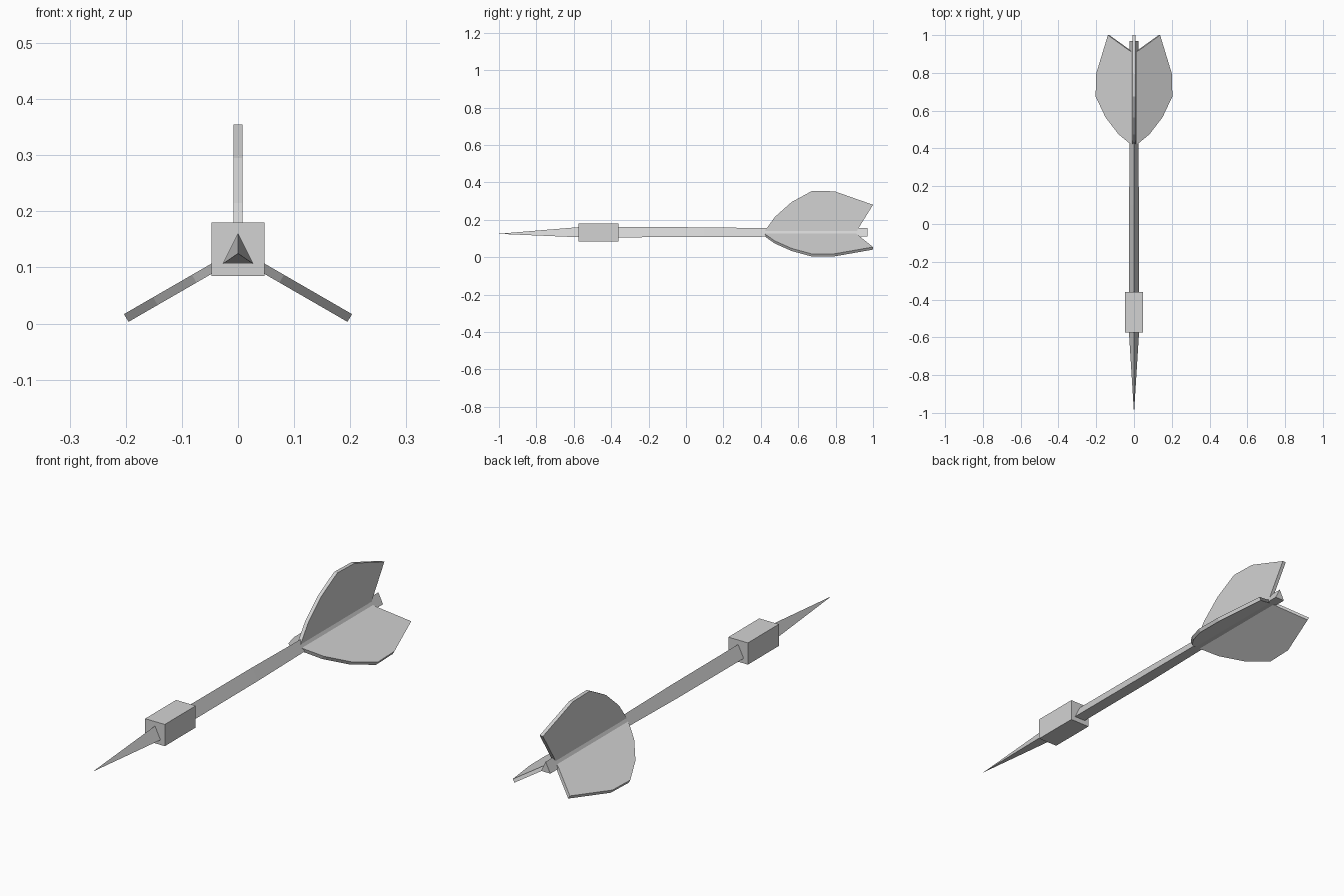
import bpy, bmesh, math
from mathutils import Matrix, Vector

cube = bpy.data.objects.get("Cube")
if cube:
    bpy.data.objects.remove(cube, do_unlink=True)

grey = bpy.data.materials.new("light_grey")
grey.use_nodes = True
colour = (0.65, 0.65, 0.65, 1)
grey.diffuse_color = colour
grey.node_tree.nodes["Principled BSDF"].inputs["Base Color"].default_value = colour

AXIS = 0.125  # height of the dart's centre line


def finish(name, bm):
    bmesh.ops.recalc_face_normals(bm, faces=bm.faces)
    mesh = bpy.data.meshes.new(name)
    bm.to_mesh(mesh)
    bm.free()
    mesh.materials.append(grey)
    obj = bpy.data.objects.new(name, mesh)
    bpy.context.scene.collection.objects.link(obj)
    return obj


def triangle_loft(name, stations):
    """Skin a three-sided section along y; stations are (y, scale)."""
    bm = bmesh.new()
    section = [(-0.027, -0.0185), (0.027, -0.0185), (0, 0.036)]
    rings = [[bm.verts.new((x * s, y, AXIS + z * s)) for x, z in section]
             for y, s in stations]
    for a, b in zip(rings, rings[1:]):
        for i in range(3):
            j = (i + 1) % 3
            bm.faces.new((a[i], a[j], b[j], b[i]))
    bm.faces.new(rings[0])
    bm.faces.new(rings[-1])
    bmesh.ops.remove_doubles(bm, verts=bm.verts, dist=1e-5)
    return finish(name, bm)


# Pointed tip and tapering shaft
triangle_loft("tip", [(-1, 0.01), (-0.57, 1)])
triangle_loft("shaft", [(-0.37, 1), (0.1, 0.97), (0.42, 0.84), (0.97, 0.84)])

# Square weight
bm = bmesh.new()
bmesh.ops.create_cube(bm, size=1)
bmesh.ops.scale(bm, vec=(0.095, 0.214, 0.095), verts=bm.verts)
bmesh.ops.translate(bm, vec=(0, -0.467, 0.1325), verts=bm.verts)
finish("weight", bm)

# Three flat fins spaced around the shaft: outline as (y, radius)
OUTLINE = [(0.415, 0), (0.425, 0.02), (0.475, 0.09), (0.565, 0.17), (0.675, 0.23),
           (0.795, 0.227), (1, 0.155), (0.925, 0.035), (0.905, 0)]
THICK = 0.016
for i, name in enumerate(("top_fin", "left_fin", "right_fin")):
    bm = bmesh.new()
    face = bm.faces.new([bm.verts.new((-THICK / 2, y, r)) for y, r in OUTLINE])
    side = bmesh.ops.extrude_face_region(bm, geom=[face], use_keep_orig=True)
    verts = [g for g in side["geom"] if isinstance(g, bmesh.types.BMVert)]
    bmesh.ops.translate(bm, vec=(THICK, 0, 0), verts=verts)
    turn = Matrix.Rotation(i * math.tau / 3, 4, 'Y')
    bm.transform(Matrix.Translation(Vector((0, 0, AXIS))) @ turn)
    finish(name, bm)
